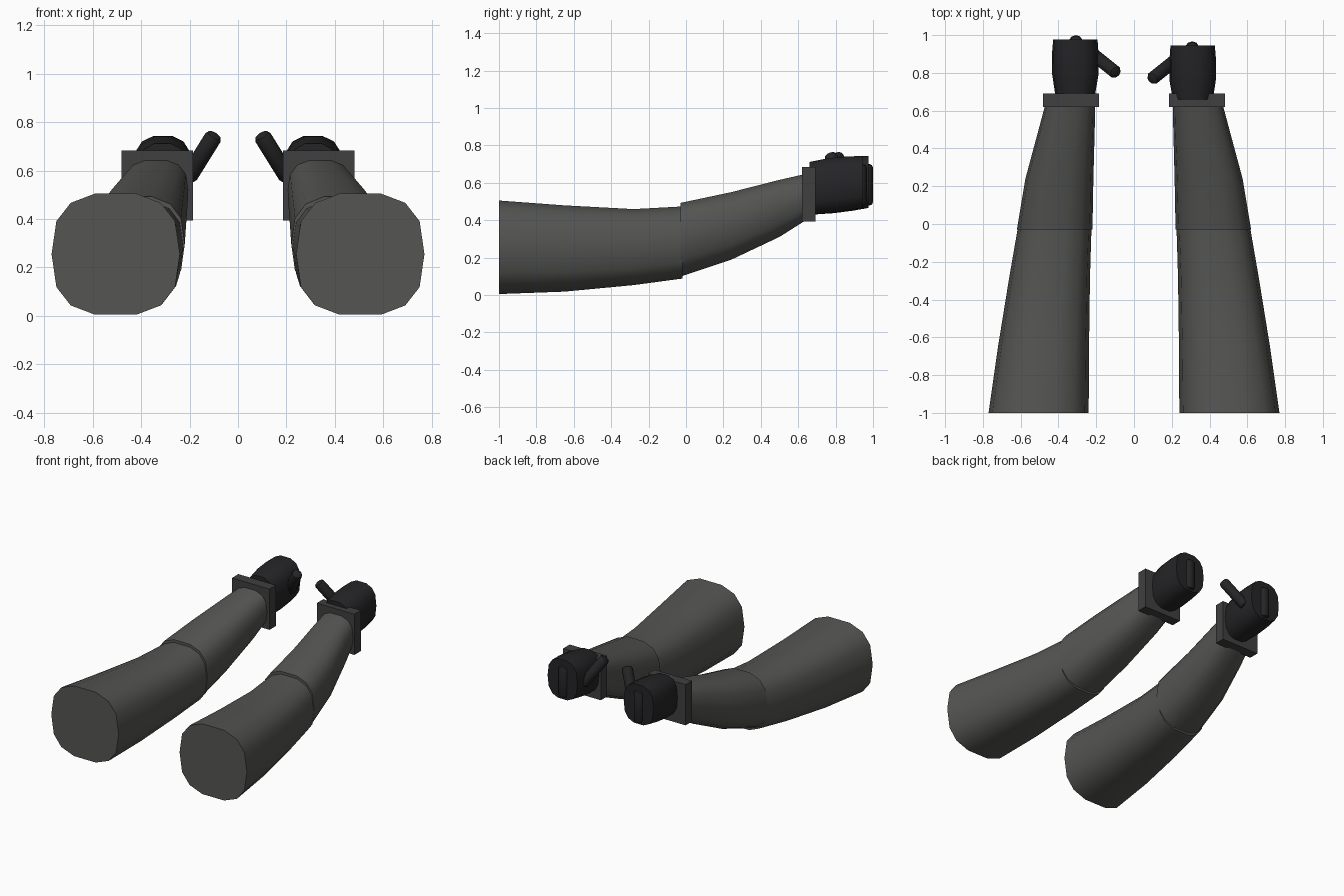
import bpy, bmesh, math
from mathutils import Vector

if "Cube" in bpy.data.objects:
    bpy.data.objects.remove(bpy.data.objects["Cube"])


def material(name, rgb):
    m = bpy.data.materials.new(name)
    m.diffuse_color = (*rgb, 1)
    m.use_nodes = True
    m.node_tree.nodes["Principled BSDF"].inputs["Base Color"].default_value = m.diffuse_color
    return m


SLEEVE = material("sleeve_cloth", (0.09, 0.092, 0.085))
CUFF = material("cuff_cloth", (0.05, 0.05, 0.05))
GLOVE = material("glove_black", (0.018, 0.018, 0.02))


def finish(bm, name, mat, smooth=True):
    bmesh.ops.recalc_face_normals(bm, faces=bm.faces)
    me = bpy.data.meshes.new(name)
    bm.to_mesh(me)
    bm.free()
    ob = bpy.data.objects.new(name, me)
    bpy.context.collection.objects.link(ob)
    me.materials.append(mat)
    if smooth:
        bpy.ops.object.select_all(action='DESELECT')
        bpy.context.view_layer.objects.active = ob
        ob.select_set(True)
        bpy.ops.object.shade_smooth_by_angle(angle=math.radians(35))
    return ob


def power(v, p):
    return math.copysign(abs(v) ** p, v)


def loft(name, sections, mat, side, n=14, p=0.75, dy=0.0):
    """Rounded-square rings along y; each section is (y, x0, x1, z0, z1)."""
    bm = bmesh.new()
    rings = []
    for y, x0, x1, z0, z1 in sections:
        ring = []
        for k in range(n):
            a = 2 * math.pi * k / n
            x = (x0 + x1) / 2 + (x1 - x0) / 2 * power(math.cos(a), p)
            z = (z0 + z1) / 2 + (z1 - z0) / 2 * power(math.sin(a), p) * 1.015
            ring.append(bm.verts.new((side * x, y + dy, z)))
        rings.append(ring)
    for a, b in zip(rings, rings[1:]):
        for k in range(n):
            j = (k + 1) % n
            bm.faces.new((a[k], a[j], b[j], b[k]))
    bm.faces.new(rings[0])
    bm.faces.new(rings[-1])
    return finish(bm, name, mat)


def finger(name, start, end, r, side, dy):
    """Round-ended rod between two points."""
    a = Vector((side * start[0], start[1] + dy, start[2]))
    b = Vector((side * end[0], end[1] + dy, end[2]))
    bm = bmesh.new()
    bmesh.ops.create_cone(bm, cap_ends=True, segments=10, radius1=r, radius2=r,
                          depth=(b - a).length)
    rims = [e for e in bm.edges if any(len(f.verts) > 4 for f in e.link_faces)]
    bmesh.ops.bevel(bm, geom=rims, offset=r * 0.5, segments=2, profile=0.5,
                    affect='EDGES')
    ob = finish(bm, name, mat=GLOVE)
    ob.location = (a + b) / 2
    ob.rotation_mode = 'QUATERNION'
    ob.rotation_quaternion = (b - a).to_track_quat('Z', 'Y')
    return ob


for label, side, dy in (("right", 1, 0.0), ("left", -1, 0.033)):
    # sleeve from shoulder to elbow
    loft(label + "_upper_sleeve", [
        (-1.00, 0.24, 0.77, 0.004, 0.506),
        (-0.65, 0.238, 0.72, 0.017, 0.48),
        (-0.28, 0.233, 0.66, 0.052, 0.46),
        (-0.02, 0.225, 0.615, 0.087, 0.474)], SLEEVE, side)
    # sleeve from elbow to wrist
    loft(label + "_forearm_sleeve", [
        (-0.03, 0.22, 0.62, 0.097, 0.493),
        (0.24, 0.215, 0.575, 0.187, 0.55),
        (0.50, 0.208, 0.505, 0.31, 0.616),
        (0.65, 0.205, 0.465, 0.405, 0.65)], SLEEVE, side)
    # square cuff plate
    bm = bmesh.new()
    bmesh.ops.create_cube(bm, size=1)
    for v in bm.verts:
        v.co = (side * (0.334 + v.co.x * 0.296), 0.656 + v.co.y * 0.072,
                0.538 + v.co.z * 0.29)
    finish(bm, label + "_cuff", CUFF, smooth=False)
    # fist
    loft(label + "_fist", [
        (0.66, 0.205, 0.418, 0.43, 0.712),
        (0.76, 0.188, 0.433, 0.437, 0.732),
        (0.86, 0.187, 0.435, 0.45, 0.741),
        (0.945, 0.193, 0.428, 0.465, 0.744)], GLOVE, side, dy=dy * 0.95)
    # folded finger and thumb
    finger(label + "_finger", (0.308, 0.929, 0.478), (0.308, 0.929, 0.70),
           0.038, side, dy)
    finger(label + "_thumb", (0.21, 0.86, 0.565), (0.095, 0.768, 0.75),
           0.036, side, dy)
